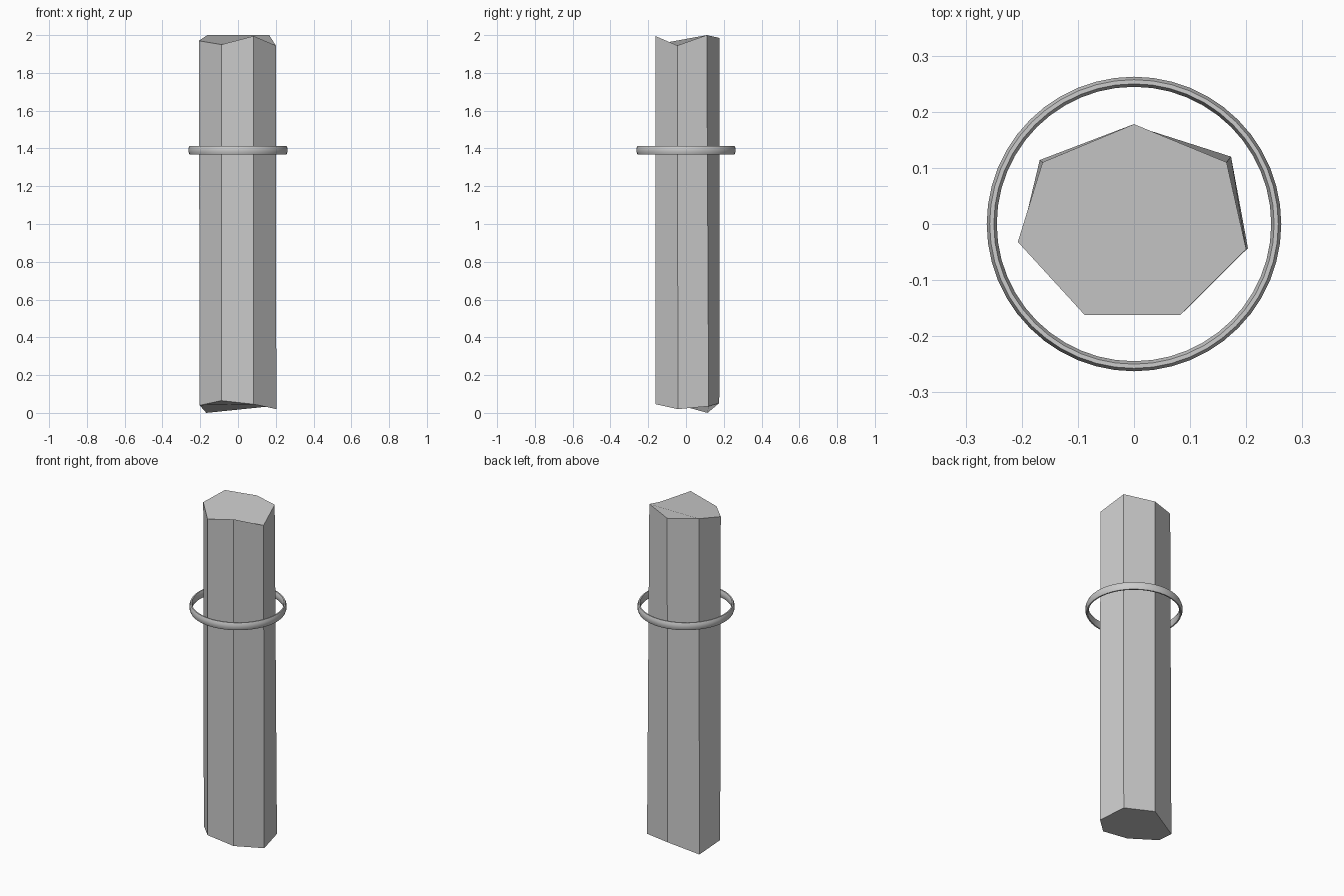
import bpy, bmesh
from math import cos, sin, tau

cube = bpy.data.objects.get("Cube")
if cube:
    bpy.data.objects.remove(cube, do_unlink=True)

# Single plain grey
grey = bpy.data.materials.new("plain grey")
grey.use_nodes = True
colour = (0.6, 0.6, 0.6, 1)
grey.diffuse_color = colour
grey.node_tree.nodes["Principled BSDF"].inputs["Base Color"].default_value = colour


def make_object(name, bm):
    bmesh.ops.recalc_face_normals(bm, faces=bm.faces)
    mesh = bpy.data.meshes.new(name)
    bm.to_mesh(mesh)
    bm.free()
    mesh.materials.append(grey)
    obj = bpy.data.objects.new(name, mesh)
    bpy.context.collection.objects.link(obj)
    return obj


# Rough-cut seven-sided post, its ends uneven: corners run round from the back
top = [(0, 0.178, 1.985), (0.165, 0.11, 2), (0.2, -0.045, 1.945), (0.083, -0.162, 1.995),
       (-0.088, -0.162, 1.95), (-0.207, -0.032, 1.97), (-0.163, 0.11, 2)]
bottom = [(-0.002, 0.176, 0.052), (0.173, 0.12, 0.035), (0.203, -0.043, 0.02), (0.083, -0.161, 0.046),
          (-0.088, -0.161, 0.065), (-0.203, -0.032, 0.04), (-0.168, 0.114, 0)]
bm = bmesh.new()
upper = [bm.verts.new(p) for p in top]
lower = [bm.verts.new(p) for p in bottom]
bm.faces.new(upper)
bm.faces.new(lower)
for i in range(len(upper)):
    bm.faces.new((lower[i - 1], lower[i], upper[i], upper[i - 1]))
make_object("post", bm)

# Loose ring around the post, with a tall oval section
SEGMENTS, SIDES = 48, 8
RADIUS, HALF_WIDTH, HALF_HEIGHT, HEIGHT = 0.2535, 0.0097, 0.0238, 1.391
bm = bmesh.new()
loops = []
for i in range(SEGMENTS):
    a = tau * i / SEGMENTS
    loop = []
    for j in range(SIDES):
        b = tau * (j + 0.5) / SIDES
        r = RADIUS + HALF_WIDTH * cos(b)
        loop.append(bm.verts.new((r * cos(a), r * sin(a), HEIGHT + HALF_HEIGHT * sin(b))))
    loops.append(loop)
for i in range(SEGMENTS):
    for j in range(SIDES):
        bm.faces.new((loops[i - 1][j - 1], loops[i][j - 1], loops[i][j], loops[i - 1][j]))
ring = make_object("ring", bm)
bpy.ops.object.select_all(action="DESELECT")
ring.select_set(True)
bpy.context.view_layer.objects.active = ring
bpy.ops.object.shade_smooth_by_angle(angle=0.7)
